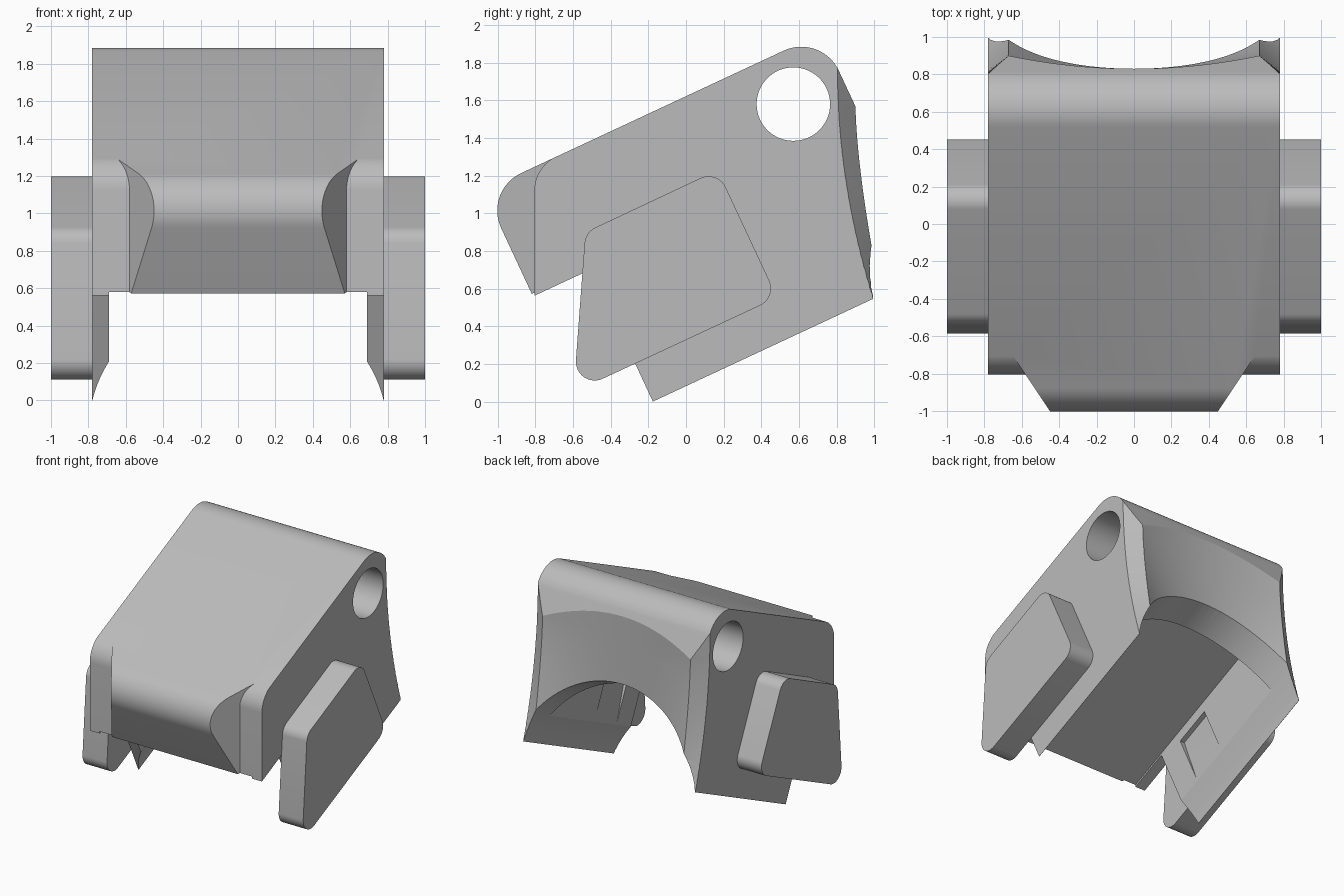
import bpy, bmesh, math
from mathutils import Vector

if "Cube" in bpy.data.objects:
    bpy.data.objects.remove(bpy.data.objects["Cube"], do_unlink=True)

TILT = math.radians(25)
C, S = math.cos(TILT), math.sin(TILT)

grey = bpy.data.materials.new("plain grey")
grey.use_nodes = True
grey.diffuse_color = (0.5, 0.5, 0.5, 1)
grey.node_tree.nodes["Principled BSDF"].inputs["Base Color"].default_value = (0.5, 0.5, 0.5, 1)


def tilted(u, v):
    """Point of the tilted side profile as (y, z)."""
    return (u * C - v * S, u * S + v * C)


def loft(name, rings, triangulate=False):
    """Closed solid through rings of equal point count."""
    bm = bmesh.new()
    rows = [[bm.verts.new(p) for p in ring] for ring in rings]
    n = len(rows[0])
    for a, b in zip(rows, rows[1:]):
        for i in range(n):
            j = (i + 1) % n
            bm.faces.new((a[i], a[j], b[j], b[i]))
    bm.faces.new(rows[0])
    bm.faces.new(rows[-1])
    bmesh.ops.recalc_face_normals(bm, faces=bm.faces)
    if triangulate:
        bmesh.ops.triangulate(bm, faces=bm.faces)
    mesh = bpy.data.meshes.new(name)
    bm.to_mesh(mesh)
    bm.free()
    mesh.materials.append(grey)
    ob = bpy.data.objects.new(name, mesh)
    bpy.context.collection.objects.link(ob)
    return ob


def prism(name, profile, x0, x1):
    """Side profile (y, z) stretched from x0 to x1; x0 may depend on y."""
    start = x0 if callable(x0) else (lambda y: x0)
    return loft(name, [[(start(y), y, z) for y, z in profile],
                       [(x1, y, z) for y, z in profile]])


def rounded(corners, steps=12):
    """Polygon with corners (a, b, radius) replaced by arcs."""
    out = []
    for i, (a, b, r) in enumerate(corners):
        p = Vector((a, b))
        if r == 0:
            out.append((a, b))
            continue
        d0 = (Vector(corners[i - 1][:2]) - p).normalized()
        d1 = (Vector(corners[(i + 1) % len(corners)][:2]) - p).normalized()
        half = d0.angle(d1) / 2
        mid = p + (d0 + d1).normalized() * (r / math.sin(half))
        r0 = p + d0 * (r / math.tan(half)) - mid
        r1 = p + d1 * (r / math.tan(half)) - mid
        turn = r0.angle(r1)
        for k in range(steps + 1):
            t = k / steps
            q = mid + (r0 * math.sin((1 - t) * turn) + r1 * math.sin(t * turn)) / math.sin(turn)
            out.append((q.x, q.y))
    return out


def cut(body, cutter):
    mod = body.modifiers.new("cut", 'BOOLEAN')
    mod.operation = 'DIFFERENCE'
    mod.solver = 'EXACT'
    mod.object = cutter
    bpy.context.view_layer.objects.active = body
    bpy.ops.object.modifier_apply(modifier=mod.name)
    bpy.data.objects.remove(cutter, do_unlink=True)


def smooth(ob):
    bpy.ops.object.select_all(action='DESELECT')
    ob.select_set(True)
    bpy.context.view_layer.objects.active = ob
    bpy.ops.object.shade_smooth_by_angle(angle=math.radians(25))


# Tilted housing block with rounded top corners and a notch below the nose
BASE, TOP, FRONT, BACK, LEG = 0.075, 1.47, -0.5, 1.478, -0.159
outline = rounded([(LEG, BASE, 0), (BACK, BASE, 0), (BACK, TOP, 0.22),
                   (FRONT, TOP, 0.22), (FRONT, 0.85, 0), (LEG, 0.85, 0)], 20)
housing = prism("housing", [tilted(u, v) for u, v in outline], -0.78, 0.78)


# Hollow back: bowed across the middle, bevelled toward the sides
def back_depth(x, z):
    edge = 0.9 + 0.085 * max(0, (1.56 - z) / 0.73) ** 1.5
    side = 0.803 + 0.187 * max(0, (1.78 - z) / 1.225) ** 2
    x = abs(x)
    if x <= 0.67:
        return 0.83 + (edge - 0.83) * (x / 0.67) ** 2
    return edge + (side - edge) * (x - 0.67) / 0.11


columns = [-0.9] + [0.67 * k / 14 for k in range(-14, 15)] + [0.9]
rings = []
for k in range(29):
    z = 0.3 + k * 0.06
    rings.append([(x, back_depth(x, z), z) for x in columns] + [(0.9, 1.6, z), (-0.9, 1.6, z)])
cut(housing, loft("back_cutter", rings, True))


# Arched underside along the tilt
def across(points, u):
    return [(x, *tilted(u, v)) for x, v in points]


arch = [(0.797 * math.cos(a), BASE - 0.17 + 0.797 * math.sin(a))
        for a in (2 * math.pi * k / 96 for k in range(96))]
cut(housing, loft("arch_cutter", [across(arch, -0.4), across(arch, 1.7)]))

# Straight channel between the side walls
channel = [(-0.69, -0.4), (0.69, -0.4), (0.69, 0.865), (-0.69, 0.865)]
cut(housing, loft("channel_cutter", [across(channel, -0.8), across(channel, 1.0)]))

# Pivot hole
hole = [(0.57 + 0.195 * math.cos(a), 1.58 + 0.195 * math.sin(a))
        for a in (2 * math.pi * k / 64 for k in range(64))]
cut(housing, prism("hole_cutter", hole, -1.2, 1.2))

# Upright front corners beside the bevelled nose
corner = rounded([(-1.2, 0.3, 0), (-0.805, 0.3, 0), (-0.805, 1.247, 0.2),
                  (-0.6, 1.344, 0), (-0.6, 1.5, 0), (-1.2, 1.5, 0)])
for s in (-1, 1):
    cut(housing, prism("corner_cutter", corner,
                       lambda y: s * (0.46 + (y + 0.985) / 1.5), s * 1.1))
    # Ramped catch pocket on the inside of each wall
    pocket = [(s * 0.66, 0.33), (s * 0.69, 0.33), (s * 0.73, 0.78), (s * 0.66, 0.78)]
    cut(housing, loft("pocket_cutter", [across(pocket, 0.05), across(pocket, 0.36)]))
smooth(housing)

# Rounded side pads
pad = rounded([(0.168, 1.23, 0.1), (0.484, 0.553, 0.1),
               (-0.597, 0.05, 0.1), (-0.534, 0.90, 0.1)])
for s, side in ((1, "left"), (-1, "right")):
    smooth(prism(side + "_pad", pad, s * 0.778, s * 1.0))
